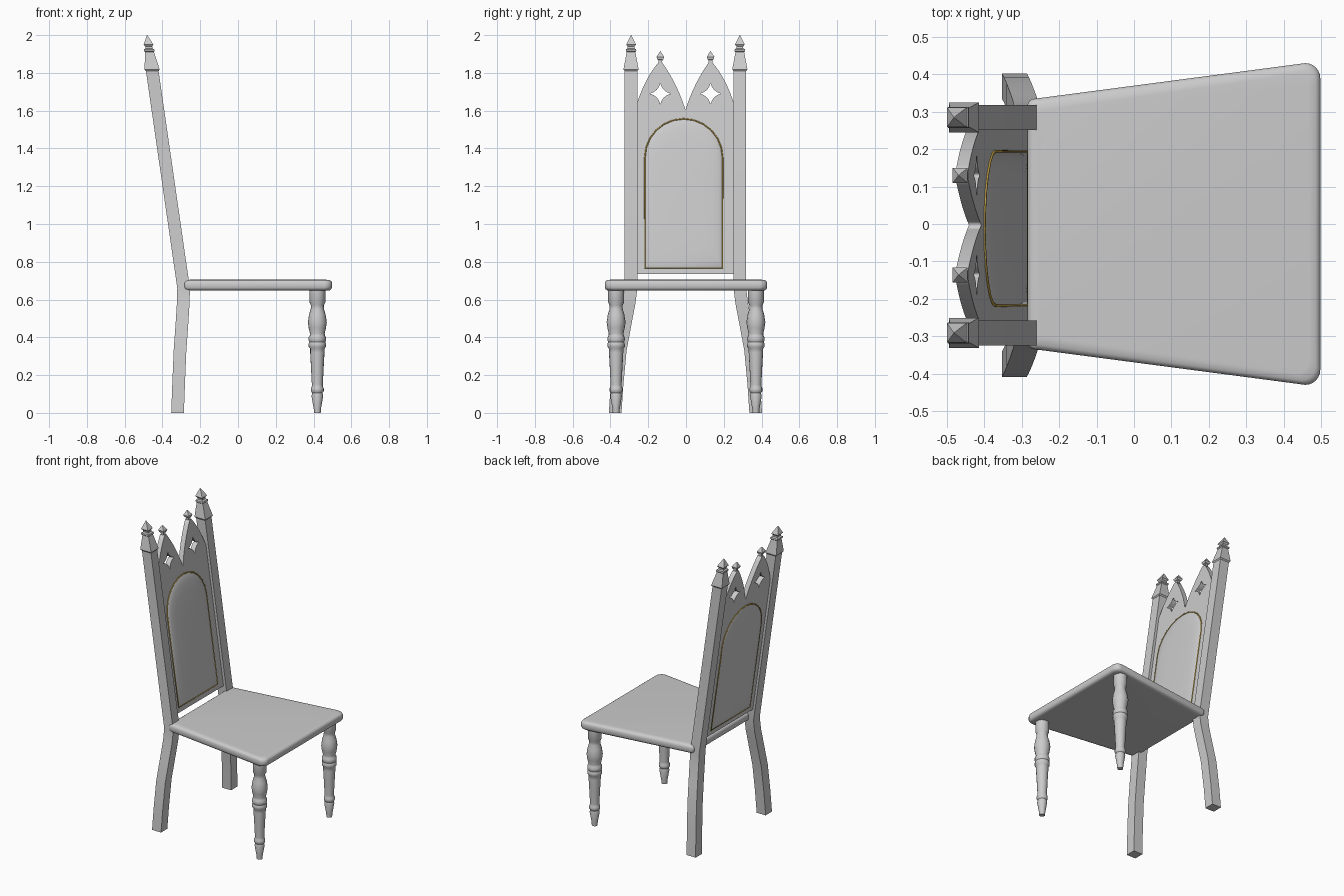
import bpy, bmesh, math
from math import sin, cos, pi

if "Cube" in bpy.data.objects:
    bpy.data.objects.remove(bpy.data.objects["Cube"])

YC = -0.003                      # centre line of the back


def lean(z):
    """x of the back's centre plane at height z"""
    return -0.288 - 0.143 * (z - 0.65)


def finish(ob, smooth=None):
    bpy.context.view_layer.objects.active = ob
    bpy.ops.object.select_all(action='DESELECT')
    ob.select_set(True)
    if smooth:
        bpy.ops.object.shade_smooth_by_angle(angle=math.radians(smooth))
    return ob


def loft(name, rings, smooth=None):
    """Skin a list of equal-length rings and cap both ends."""
    bm = bmesh.new()
    vs = [[bm.verts.new(p) for p in r] for r in rings]
    n = len(vs[0])
    for a, b in zip(vs, vs[1:]):
        for i in range(n):
            j = (i + 1) % n
            bm.faces.new((a[i], a[j], b[j], b[i]))
    bm.faces.new(vs[0][::-1])
    bm.faces.new(vs[-1])
    bmesh.ops.recalc_face_normals(bm, faces=bm.faces)
    me = bpy.data.meshes.new(name)
    bm.to_mesh(me)
    bm.free()
    ob = bpy.data.objects.new(name, me)
    bpy.context.collection.objects.link(ob)
    return finish(ob, smooth)


def square(x, y, z, h):
    return [(x + a * h, y + b * h, z) for a, b in ((-1, -1), (1, -1), (1, 1), (-1, 1))]


def circle(x, y, z, r, n=16):
    return [(x + r * cos(2 * pi * i / n), y + r * sin(2 * pi * i / n), z) for i in range(n)]


def bez(a, c, b, n=8):
    return [tuple((1 - t) ** 2 * a[k] + 2 * t * (1 - t) * c[k] + t * t * b[k] for k in (0, 1))
            for t in (i / n for i in range(n + 1))]


# Seat: trapezoid with rounded corners and a rounded rim
def seat_ring(inset, z, r=0.04):
    pts = []
    x0, x1, y0, y1 = -0.285 + inset, 0.498 - inset, 0.335 - inset, 0.43 - inset
    for cx, cy, rr, a0 in ((x1, y1, r, 0), (x0, y0, 0.02, 90), (x0, -y0, 0.02, 180), (x1, -y1, r, 270)):
        sx, sy = (1 if cx > 0 else -1), (1 if cy > 0 else -1)
        for i in range(7):
            a = math.radians(a0 + i * 15)
            pts.append((cx - sx * rr + rr * cos(a), cy - sy * rr + rr * sin(a), z))
    return pts


loft("seat", [seat_ring(i, z) for i, z in (
    (0.03, 0.648), (0.012, 0.649), (0.004, 0.655), (0, 0.664), (0, 0.688),
    (0.004, 0.697), (0.012, 0.703), (0.03, 0.705))], 40)

# Turned front legs
LEG = [(0.65, .042), (0.585, .042), (0.57, .034), (0.55, .035), (0.52, .044), (0.48, .050),
       (0.45, .046), (0.42, .039), (0.41, .040), (0.40, .046), (0.385, .046), (0.375, .042),
       (0.365, .046), (0.35, .046), (0.34, .038), (0.32, .038), (0.25, .034), (0.15, .029),
       (0.14, .029), (0.13, .034), (0.115, .034), (0.105, .027), (0.09, .031), (0.02, .019), (0, .018)]
for s, tag in ((1, "left"), (-1, "right")):
    loft("front_leg_" + tag, [circle(0.42, s * 0.37, z, r) for z, r in LEG], 40)

# Rear legs running up into the leaning posts
REAR = [(-0.32, .372, 0), (-0.3145, .362, 0.15), (-0.307, .345, 0.33), (-0.297, .319, 0.47),
        (-0.290, .298, 0.58), (-0.288, .288, 0.66), (lean(1.82), .288, 1.82)]
CAP = [(1.81, .034), (1.818, .040), (1.83, .038), (1.91, .023), (1.915, .028), (1.925, .027),
       (1.93, .018), (1.94, .018), (1.95, .026), (2.0, .001)]
# Small pointed finial on each gothic arch
TIP = [(1.84, .010), (1.868, .011), (1.872, .017), (1.885, .021), (1.915, .001)]
for s, tag in ((1, "left"), (-1, "right")):
    loft("back_post_" + tag, [square(x, YC + s * y, z, .0335) for x, y, z in REAR], 30)
    loft("post_finial_" + tag, [square(lean(z), YC + s * .288, z, h) for z, h in CAP])
    loft("arch_finial_" + tag, [square(lean(z), YC + s * .133, z, h * .95) for z, h in TIP])

# Back panel: twin gothic arches with pierced stars, filled as a 2D curve
half = [(.258, .735)] + bez((.258, 1.635), (.215, 1.77), (.143, 1.855)) \
    + bez((.123, 1.855), (.045, 1.745), (0, 1.605))
outline = half + [(-y, z) for y, z in half[-2::-1]]


def star(cy, cz, r=.055):
    pts = []
    for q in range(4):
        a, b = q * pi / 2, (q + 1) * pi / 2
        m = (a + b) / 2
        pts += bez((cy + r * cos(a), cz + r * sin(a)), (cy + .3 * r * cos(m), cz + .3 * r * sin(m)),
                   (cy + r * cos(b), cz + r * sin(b)), 4)[:-1]
    return pts


cu = bpy.data.curves.new("panel_outline", 'CURVE')
cu.dimensions, cu.fill_mode, cu.extrude = '2D', 'BOTH', 0.0165
for pts in (outline, star(.133, 1.69), star(-.133, 1.69)):
    sp = cu.splines.new('POLY')
    sp.points.add(len(pts) - 1)
    for p, (y, z) in zip(sp.points, pts):
        p.co = (y, z, 0, 1)
    sp.use_cyclic_u = True
tmp = bpy.data.objects.new("panel_outline", cu)
bpy.context.collection.objects.link(tmp)
dg = bpy.context.evaluated_depsgraph_get()
me = bpy.data.meshes.new_from_object(tmp.evaluated_get(dg))
bpy.data.objects.remove(tmp)
for v in me.vertices:            # stand upright and lean back
    y, z, d = v.co
    v.co = (lean(z) + d, YC + y, z)
panel = bpy.data.objects.new("back_panel", me)
bpy.context.collection.objects.link(panel)
finish(panel)

# Arched cushions on both faces, with gold piping around them
CY, CZ = -0.012, 1.15
arch = [(-.205, .77), (.205, .77)] + [(.205 * cos(i * pi / 12), 1.35 + .205 * sin(i * pi / 12))
                                      for i in range(13)]


def arch_ring(s, d):
    return [(lean(CZ + (z - CZ) * s) + d, CY + y * s, CZ + (z - CZ) * s) for y, z in arch]


gold = bpy.data.materials.new("gold")
gold.diffuse_color = (0.55, 0.36, 0.06, 1)
gold.use_nodes = True
gold.node_tree.nodes["Principled BSDF"].inputs["Base Color"].default_value = gold.diffuse_color
DOME = [(1, .010), (1, .0175), (.97, .022), (.9, .0265), (.75, .030), (.45, .032), (.1, .0325)]
for s, tag in ((1, "front"), (-1, "rear")):
    loft("cushion_" + tag, [arch_ring(k, s * d) for k, d in DOME], 50)
    cu = bpy.data.curves.new("piping_" + tag, 'CURVE')
    cu.dimensions, cu.bevel_depth, cu.bevel_resolution = '3D', 0.004, 1
    sp = cu.splines.new('POLY')
    pts = arch_ring(1.005, s * .0175)
    sp.points.add(len(pts) - 1)
    for p, co in zip(sp.points, pts):
        p.co = (*co, 1)
    sp.use_cyclic_u = True
    cu.materials.append(gold)
    bpy.context.collection.objects.link(bpy.data.objects.new("piping_" + tag, cu))
